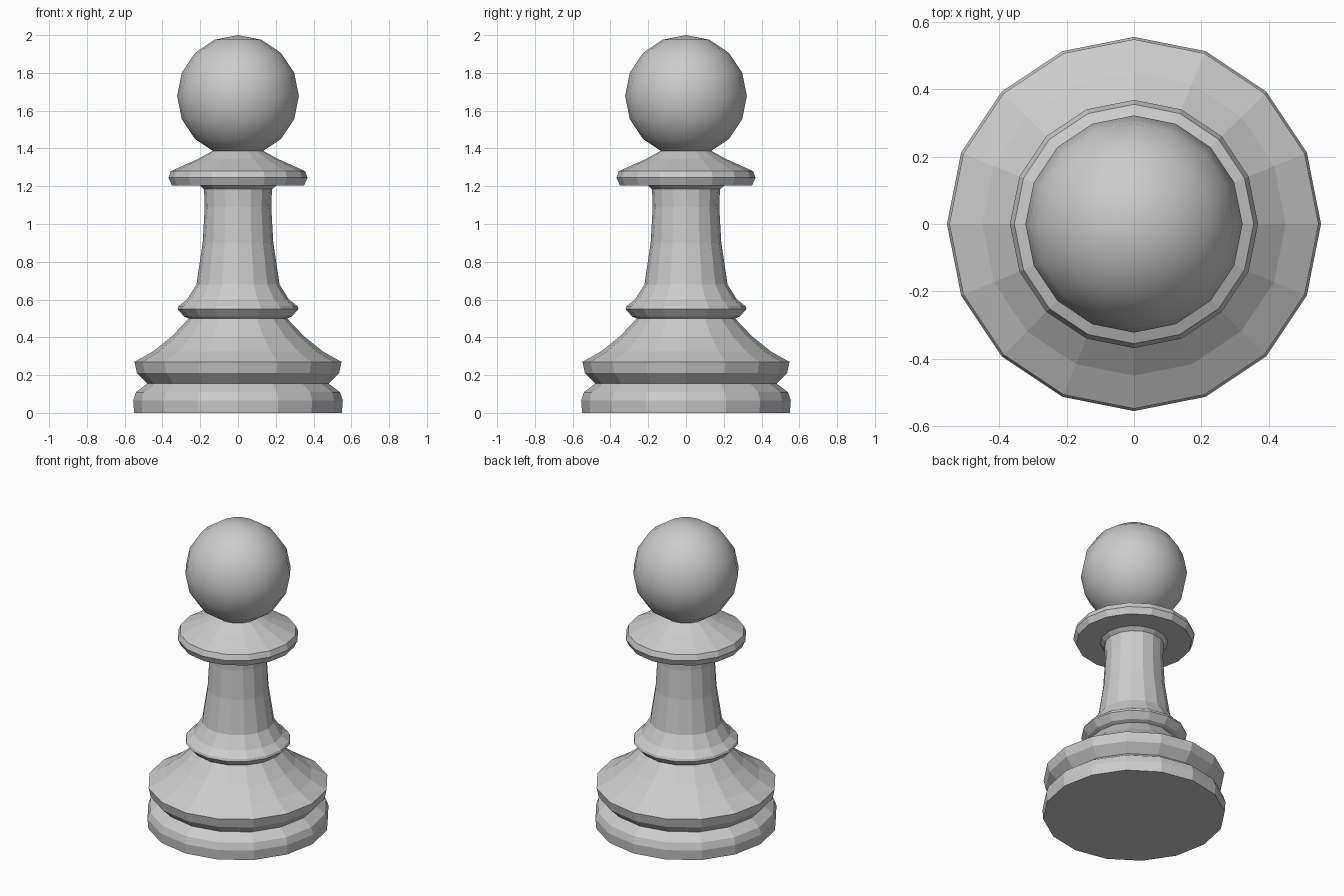
import bpy
import bmesh
from math import cos, sin, pi

cube = bpy.data.objects.get("Cube")
if cube:
    bpy.data.objects.remove(cube, do_unlink=True)

SIDES = 16

grey = bpy.data.materials.new("plain grey")
grey.use_nodes = True
colour = (0.6, 0.6, 0.6, 1)
grey.diffuse_color = colour
grey.node_tree.nodes["Principled BSDF"].inputs["Base Color"].default_value = colour


def add_object(name, bm):
    bmesh.ops.recalc_face_normals(bm, faces=bm.faces)
    mesh = bpy.data.meshes.new(name)
    bm.to_mesh(mesh)
    bm.free()
    mesh.materials.append(grey)
    obj = bpy.data.objects.new(name, mesh)
    bpy.context.collection.objects.link(obj)
    return obj


def turned(name, profile):
    """Turn a (radius, height) profile around z and cap both ends."""
    bm = bmesh.new()
    rings = []
    for r, z in profile:
        angles = [2 * pi * i / SIDES for i in range(SIDES)]
        rings.append([bm.verts.new((r * cos(a), r * sin(a), z)) for a in angles])
    for low, high in zip(rings, rings[1:]):
        for i in range(SIDES):
            j = (i + 1) % SIDES
            bm.faces.new((low[i], low[j], high[j], high[i]))
    bm.faces.new(rings[0][::-1])
    bm.faces.new(rings[-1])
    return add_object(name, bm)


# Flat-faced turned body: foot, skirt, waist ring, stem and collar
turned("body", [
    # foot and groove
    (0.55, 0), (0.555, 0.065), (0.54, 0.11), (0.48, 0.155),
    # skirt
    (0.535, 0.21), (0.548, 0.27), (0.45, 0.325), (0.35, 0.405), (0.26, 0.5),
    # waist ring
    (0.285, 0.51), (0.32, 0.55), (0.315, 0.565), (0.27, 0.6),
    # stem
    (0.22, 0.68), (0.187, 0.9), (0.176, 1.09), (0.18, 1.185), (0.205, 1.205),
    # collar
    (0.35, 1.205), (0.368, 1.245), (0.355, 1.28), (0.21, 1.345), (0.12, 1.395),
])

# Smooth ball head, with its pole pointing up
bm = bmesh.new()
bmesh.ops.create_uvsphere(bm, u_segments=SIDES, v_segments=8, radius=0.322)
bmesh.ops.translate(bm, verts=bm.verts, vec=(0, 0, 1.678))
for face in bm.faces:
    face.smooth = True
add_object("head", bm)
